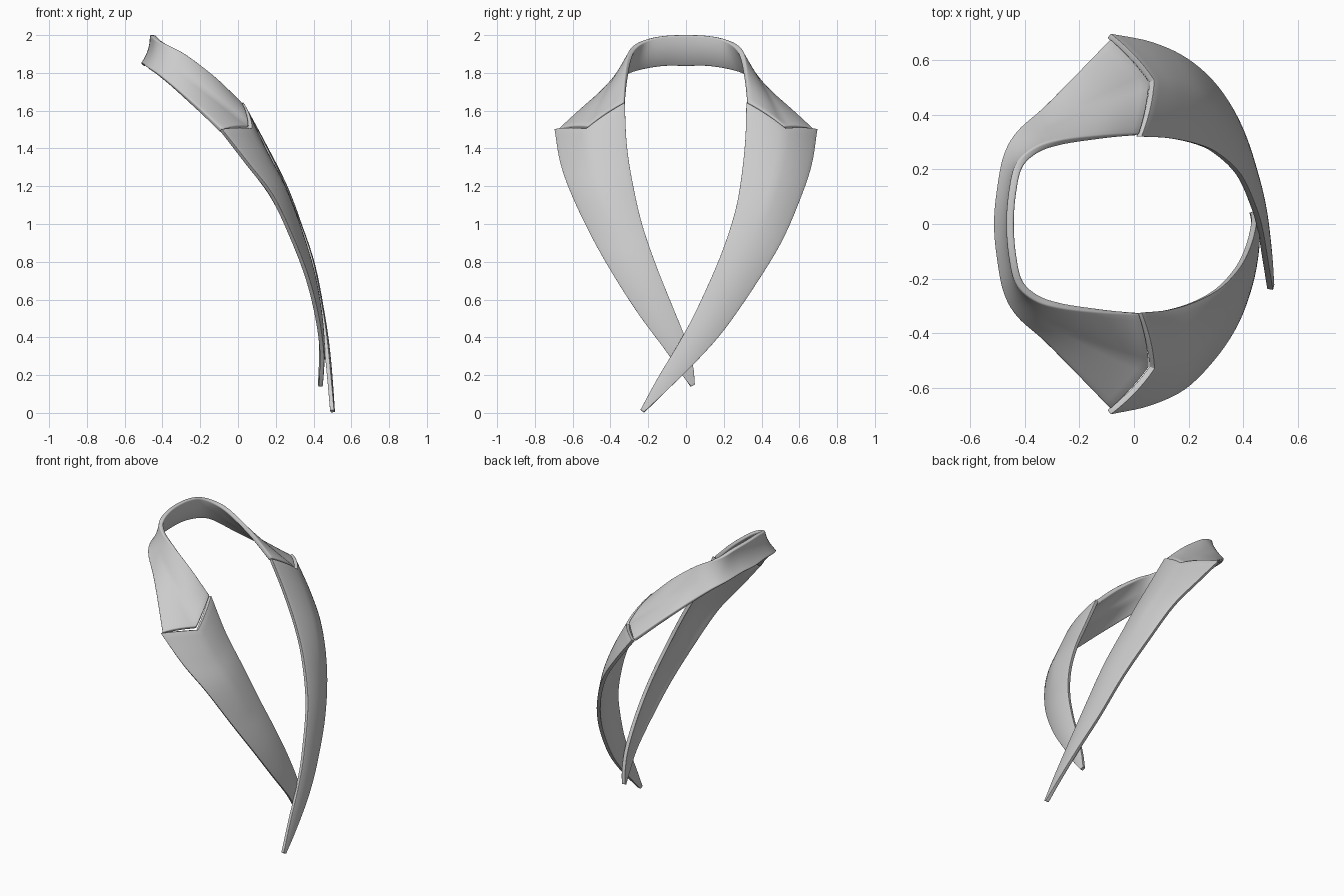
import bpy, math
from mathutils import Vector as V

if "Cube" in bpy.data.objects:
    bpy.data.objects.remove(bpy.data.objects["Cube"])


def spline(pts, t):
    # Catmull-Rom point at t in 0..1
    n = len(pts) - 1
    i = min(int(t * n), n - 1)
    f = t * n - i
    b, c = V(pts[i]), V(pts[i + 1])
    a = V(pts[i - 1]) if i else 2 * b - c
    d = V(pts[i + 2]) if i + 2 <= n else 2 * c - b
    return 0.5 * (2 * b + (c - a) * f + (2 * a - 5 * b + 4 * c - d) * f * f
                  + (3 * b - a - 3 * c + d) * f ** 3)


def strip(name, inner, outer, bulge, notch, rows, thick, offset, flip=False, cols=14, peak=7):
    # Curved cloth strip between two edges, with crown and pointed notch ends
    def ruled(u, v):
        return spline(inner, v).lerp(spline(outer, v), u)
    verts, faces = [], []
    for i in range(rows + 1):
        v = i / rows
        for j in range(cols + 1):
            u = j / cols
            t = (ruled(u, min(v + .01, 1)) - ruled(u, max(v - .01, 0))).normalized()
            chord = spline(outer, v) - spline(inner, v)
            n = t.cross(chord).normalized() * (-1 if flip else 1)
            hat = j / peak if j <= peak else (cols - j) / (cols - peak)
            p = ruled(u, v) + n * bulge(v) * 4 * u * (1 - u)
            verts.append(p + V((.067, 0, -.088)) * notch(v) * hat)
    w = cols + 1
    for i in range(rows):
        for j in range(cols):
            f = (i * w + j, (i + 1) * w + j, (i + 1) * w + j + 1, i * w + j + 1)
            faces.append(f[::-1] if flip else f)
    me = bpy.data.meshes.new(name)
    me.from_pydata(verts, [], faces)
    ob = bpy.data.objects.new(name, me)
    bpy.context.collection.objects.link(ob)
    s = ob.modifiers.new("thickness", 'SOLIDIFY')
    s.thickness, s.offset = thick, offset
    b = ob.modifiers.new("soft_edge", 'BEVEL')
    b.width, b.segments, b.limit_method, b.angle_limit = .007, 3, 'ANGLE', math.radians(50)
    bpy.ops.object.select_all(action='DESELECT')
    ob.select_set(True)
    bpy.context.view_layer.objects.active = ob
    bpy.ops.object.shade_smooth_by_angle(angle=math.radians(45))
    return ob


def mirrored(half):
    return [(x, -y, z) for x, y, z in half[:0:-1]] + half


# Collar band around the back of the neck
neck = [(-.467, 0, 2.0), (-.458, .12, 1.995), (-.432, .22, 1.975), (-.365, .28, 1.945),
        (-.27, .308, 1.895), (-.12, .322, 1.78), (.02, .328, 1.645)]
fall = [(-.515, 0, 1.85), (-.505, .12, 1.85), (-.48, .25, 1.83), (-.43, .34, 1.80),
        (-.33, .43, 1.72), (-.2, .56, 1.61), (-.085, .678, 1.503)]


def collar_notch(v):
    return max(0, (abs(2 * v - 1) - .6) / .4)


strip("collar", mirrored(neck), mirrored(fall),
      lambda v: -.014 + .059 * abs(2 * v - 1) ** 3, collar_notch, 64, .027, -1)


# Lapels: the left one crosses over the right one at the bottom
def lapel_bulge(v):
    return .045 * (1 - v) ** 1.2


def lapel_notch(v):
    return max(0, 1 - v / .4)


strip("lapel_over",
      [(.02, .32, 1.64), (.12, .315, 1.45), (.22, .295, 1.25), (.30, .26, 1.06), (.385, .18, .82),
       (.44, .06, .55), (.465, -.03, .38), (.485, -.15, .18), (.50, -.24, .015)],
      [(-.09, .69, 1.50), (.06, .66, 1.31), (.19, .60, 1.13), (.30, .50, .90), (.385, .36, .67),
       (.44, .20, .44), (.475, .06, .28), (.495, -.09, .13), (.505, -.222, .003)],
      lapel_bulge, lapel_notch, 40, .022, -.2)
strip("lapel_under",
      [(.02, -.325, 1.64), (.12, -.315, 1.42), (.22, -.285, 1.22), (.31, -.235, 1.0), (.38, -.16, .78),
       (.42, -.08, .58), (.44, 0, .38), (.44, .035, .25), (.435, .045, .15)],
      [(-.09, -.69, 1.50), (.05, -.66, 1.32), (.18, -.60, 1.15), (.29, -.49, .92), (.37, -.37, .71),
       (.42, -.24, .51), (.445, -.11, .335), (.445, -.03, .215), (.44, .025, .14)],
      lapel_bulge, lapel_notch, 40, .022, -.2, flip=True)
